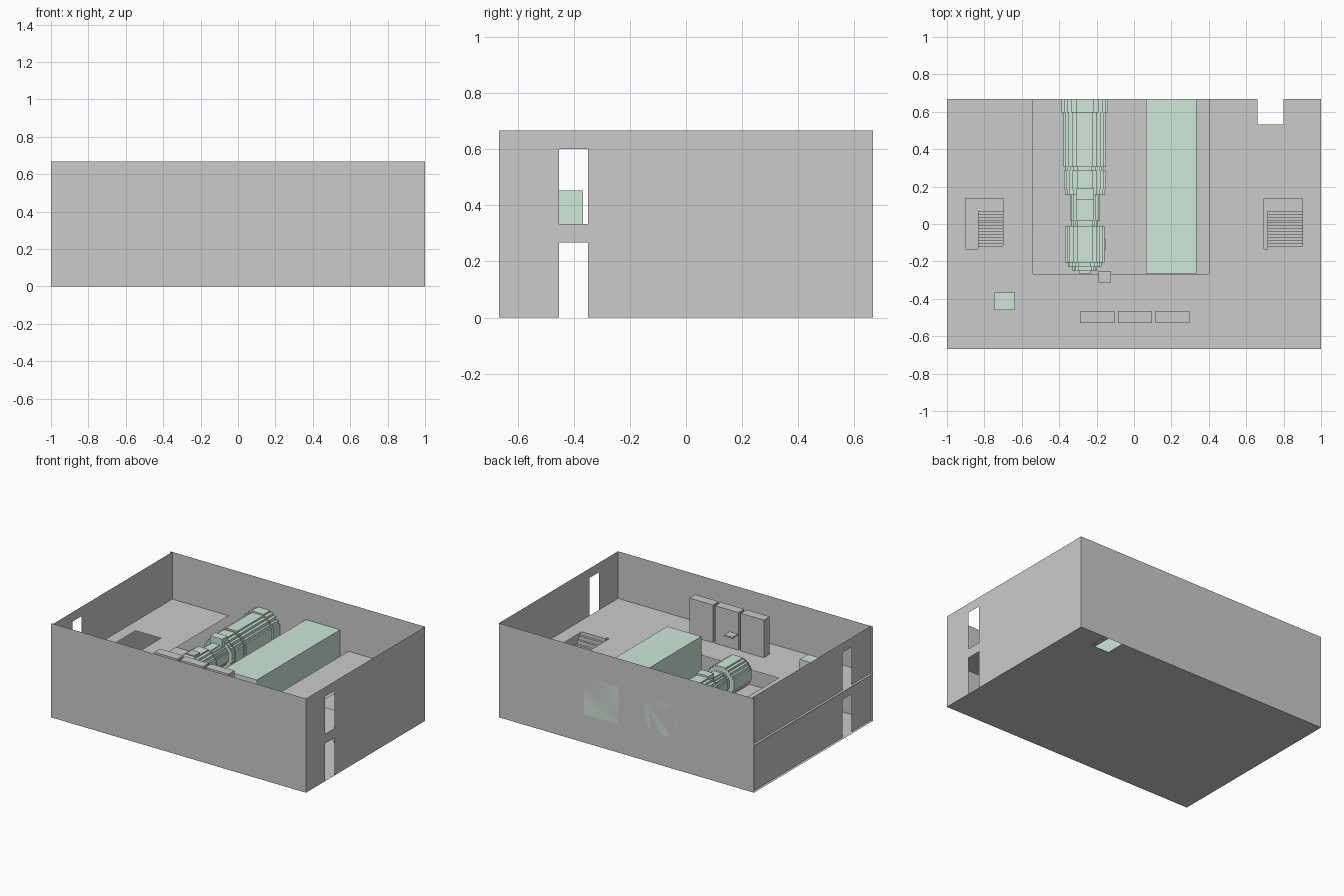
import bpy, bmesh
from math import pi

if "Cube" in bpy.data.objects:
    bpy.data.objects.remove(bpy.data.objects["Cube"])

D, H, F = 0.667, 0.667, 0.333     # half depth, wall height, upper floor level

green = bpy.data.materials.new("pale_green")
green.diffuse_color = (0.62, 0.80, 0.69, 1)
green.use_nodes = True
green.node_tree.nodes["Principled BSDF"].inputs["Base Color"].default_value = green.diffuse_color


def finish(name, bm, mat=None):
    mesh = bpy.data.meshes.new(name)
    bm.to_mesh(mesh)
    bm.free()
    ob = bpy.data.objects.new(name, mesh)
    bpy.context.collection.objects.link(ob)
    if mat:
        mesh.materials.append(mat)
    return ob


def sheet(name, outer, holes, place):
    """Thin sheet (u0, u1, v0, v1) with rectangular holes; place maps u, v to 3D."""
    us = sorted({u for r in [outer] + holes for u in r[:2]})
    vs = sorted({v for r in [outer] + holes for v in r[2:]})
    bm = bmesh.new()
    for u0, u1 in zip(us, us[1:]):
        for v0, v1 in zip(vs, vs[1:]):
            cu, cv = (u0 + u1) / 2, (v0 + v1) / 2
            if any(a < cu < b and c < cv < d for a, b, c, d in holes):
                continue
            bm.faces.new([bm.verts.new(place(u, v)) for u, v in
                          ((u0, v0), (u1, v0), (u1, v1), (u0, v1))])
    bmesh.ops.remove_doubles(bm, verts=bm.verts, dist=1e-5)
    bmesh.ops.dissolve_limit(bm, angle_limit=0.01, verts=bm.verts, edges=bm.edges)
    return finish(name, bm)


def add_box(bm, x0, x1, y0, y1, z0, z1):
    vs = bmesh.ops.create_cube(bm, size=1)["verts"]
    for v in vs:
        v.co = (x1 if v.co.x > 0 else x0, y1 if v.co.y > 0 else y0, z1 if v.co.z > 0 else z0)


def box(name, *dims, mat=None):
    bm = bmesh.new()
    add_box(bm, *dims)
    return finish(name, bm, mat)


# Floors: corner shaft through both, machine pit and stairwells in the upper one
shaft = (0.66, 0.80, 0.533, D)
pit = (-0.54, 0.40, -0.267, D)
wells = [(-0.90, -0.70, -0.133, 0.137), (0.695, 0.90, -0.133, 0.137)]
area = (-1, 1, -D, D)
sheet("ground_floor", area, [shaft], lambda x, y: (x, y, 0))
sheet("upper_floor", area, [shaft, pit] + wells, lambda x, y: (x, y, F))

# Walls, with doors on both storeys of the end walls
doors = [(-0.453, -0.35, 0, 0.267), (-0.453, -0.35, F, 0.60)]
for name, y in (("front_wall", -D), ("back_wall", D)):
    sheet(name, (-1, 1, 0, H), [], lambda x, z: (x, y, z))
for name, x in (("left_wall", -0.982), ("right_wall", 1)):
    sheet(name, (-D, D, 0, H), doors, lambda y, z: (x, y, z))

# Stairs descending towards the back
N = 13
rise, run = F / N, 0.203 / N
for name, x in (("left_stairs", -0.835), ("right_stairs", 0.715)):
    bm = bmesh.new()
    for i in range(N):
        top = F - i * rise
        y = -0.118 + i * run
        add_box(bm, x, x + 0.2, y - run, y, top - rise, top)
    finish(name, bm)

# Switch cabinets, small raised plate, desk
for i in range(3):
    x = -0.285 + i * 0.2
    box(f"cabinet_{i + 1}", x, x + 0.182, -0.53, -0.465, F, 0.60)
box("raised_plate", -0.19, -0.123, -0.312, -0.25, 0.525, 0.535)
box("desk", -0.745, -0.635, -0.46, -0.367, F, 0.453, mat=green)

# Large housing standing in the pit
box("machine_housing", 0.065, 0.333, -0.265, D, 0.20, 0.467, mat=green)

# Turbine: stepped round sections along y
STEPS = [(1, 0), (1, .38), (.9, .38), (.9, .58), (.76, .58), (.76, .76),
         (.58, .76), (.58, .9), (.38, .9), (.38, 1)]
CX, CZ = -0.263, F


def stepped_section(bm, r, y0, y1):
    q = STEPS[1:]
    pts = (q + [(-a, b) for a, b in reversed(q)] + [(-a, -b) for a, b in q]
           + [(a, -b) for a, b in reversed(q)])
    face = bm.faces.new([bm.verts.new((CX + a * r, y0, CZ + b * r)) for a, b in pts])
    ext = bmesh.ops.extrude_face_region(bm, geom=[face], use_keep_orig=True)["geom"]
    for v in ext:
        if isinstance(v, bmesh.types.BMVert):
            v.co.y = y1


sections = [(0.03, -0.265, -0.25), (0.065, -0.25, -0.23), (0.09, -0.23, -0.205),
            (0.106, -0.205, -0.01), (0.07, -0.01, 0.02), (0.08, 0.02, 0.155),
            (0.107, 0.155, 0.185), (0.112, 0.185, 0.285), (0.103, 0.285, 0.305),
            (0.114, 0.305, 0.595), (0.124, 0.595, D)]
bm = bmesh.new()
for r, y0, y1 in sections:
    stepped_section(bm, r, y0, y1)
add_box(bm, -0.18, -0.152, -0.14, -0.08, F - 0.03, F + 0.03)   # side box
add_box(bm, -0.31, -0.215, 0.13, 0.19, F, F + 0.125)           # top inlet block
bmesh.ops.recalc_face_normals(bm, faces=bm.faces)
finish("turbine", bm, green)
